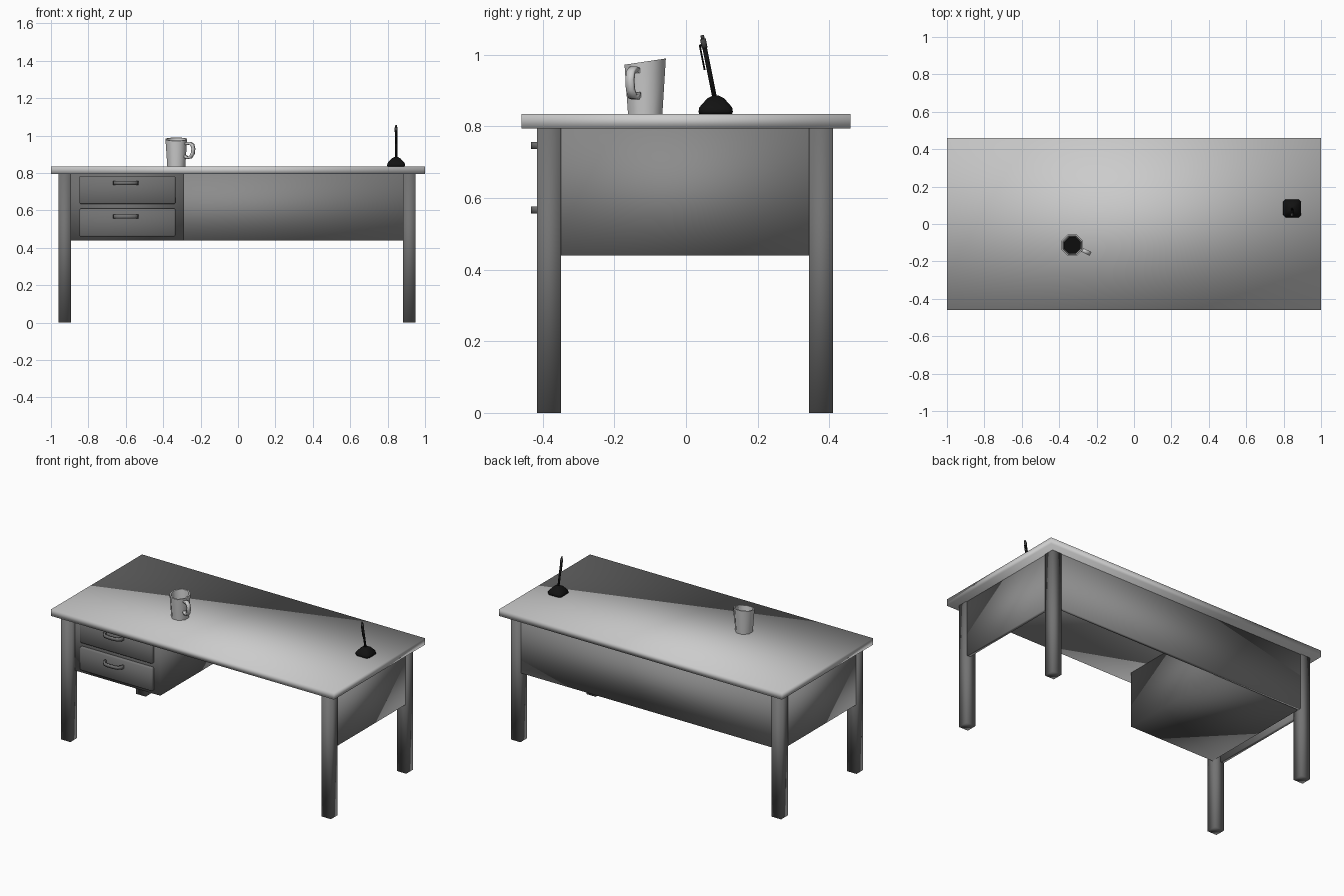
import bpy, bmesh, math
from mathutils import Vector

if "Cube" in bpy.data.objects:
    bpy.data.objects.remove(bpy.data.objects["Cube"])


def material(name, v):
    m = bpy.data.materials.new(name)
    m.diffuse_color = (v, v, v, 1)
    m.use_nodes = True
    m.node_tree.nodes["Principled BSDF"].inputs["Base Color"].default_value = m.diffuse_color
    return m


BLACK = material("black_plastic", 0.006)
COFFEE = material("dark_coffee", 0.004)
STEEL = material("dull_steel", 0.06)
DARK = material("dark_frame", 0.17)
PANEL = material("panel_grey", 0.26)


def finish(name, bm, mat=None, smooth=True):
    bmesh.ops.recalc_face_normals(bm, faces=bm.faces)
    for f in bm.faces:
        f.smooth = smooth
    me = bpy.data.meshes.new(name)
    bm.to_mesh(me)
    bm.free()
    ob = bpy.data.objects.new(name, me)
    bpy.context.collection.objects.link(ob)
    if mat:
        me.materials.append(mat)
    return ob


def box(name, x, y, z, mat=None):
    bm = bmesh.new()
    bmesh.ops.create_cube(bm, size=1)
    for v in bm.verts:
        v.co = [(a + b) / 2 + c * (b - a) for (a, b), c in zip((x, y, z), v.co)]
    return finish(name, bm, mat)


def loft(name, rings, mat=None, smooth=False):
    bm = bmesh.new()
    loops = [[bm.verts.new(p) for p in r] for r in rings]
    n = len(loops[0])
    for a, b in zip(loops, loops[1:]):
        for i in range(n):
            bm.faces.new((a[i], a[(i + 1) % n], b[(i + 1) % n], b[i]))
    bm.faces.new(loops[0])
    bm.faces.new(loops[-1])
    return finish(name, bm, mat, smooth)


def rod(name, p, q, r, mat, sides=8):
    p, q = Vector(p), Vector(q)
    rot = (q - p).to_track_quat('Z', 'Y')
    ring = [rot @ Vector((r * math.cos(t), r * math.sin(t), 0))
            for t in (math.tau * i / sides for i in range(sides))]
    return loft(name, [[c + v for v in ring] for c in (p, q)], mat, True)


def sweep(name, path, normal, half_w, half_t, mat=None):
    """Sweep a rectangular section along a planar path; normal is the plane normal."""
    pts = [Vector(p) for p in path]
    n = Vector(normal)
    rings = []
    for i, p in enumerate(pts):
        t = (pts[min(i + 1, len(pts) - 1)] - pts[max(i - 1, 0)]).normalized()
        s = t.cross(n)
        rings.append([p + s * half_t * a + n * half_w * b
                      for a, b in ((1, 1), (-1, 1), (-1, -1), (1, -1))])
    return loft(name, rings, mat, True)


# Table top
box("table_top", (-1, 1), (-0.46, 0.46), (0.794, 0.835))

# Legs
XL, XR = (-0.96, -0.893), (0.882, 0.948)
YF, YB = (-0.416, -0.349), (0.344, 0.411)
for side, x in (("left", XL), ("right", XR)):
    for end, y in (("front", YF), ("back", YB)):
        box(f"{end}_{side}_leg", x, y, (0, 0.794), DARK)

# Side and back panels, flush with the outside of the legs
PZ = (0.44, 0.794)
box("left_panel", (-0.957, -0.935), (YF[1], YB[0]), PZ, PANEL)
box("right_panel", (0.921, 0.943), (YF[1], YB[0]), PZ, PANEL)
box("back_panel", (XL[1], XR[0]), (0.385, 0.407), PZ, PANEL)

# Drawer pedestal with two drawers and bow handles
box("drawer_pedestal", (-0.893, -0.29), (-0.37, 0.375), PZ, DARK)
for name, z0, z1, hz in (("upper", 0.635, 0.785, 0.747), ("lower", 0.46, 0.61, 0.567)):
    front = box(f"{name}_drawer", (-0.848, -0.335), (-0.388, -0.36), (z0, z1), DARK)
    bev = front.modifiers.new("Bevel", 'BEVEL')
    bev.width = 0.006
    bev.segments = 1
    path = [(-0.6 + x, y, hz) for x, y in ((-0.062, -0.384), (-0.06, -0.408), (-0.045, -0.422),
            (-0.02, -0.427), (0.02, -0.427), (0.045, -0.422), (0.06, -0.408), (0.062, -0.384))]
    sweep(f"{name}_drawer_handle", path, (0, 0, 1), 0.01, 0.006, DARK)

# Mug: octagonal, with a slightly slanted rim
MX, MY, Z0 = -0.33, -0.114, 0.835


def oct_ring(r, z, slope=0.0):
    ring = []
    for i in range(8):
        t = math.tau * (i + 0.5) / 8
        y = r * math.sin(t)
        ring.append((MX + r * math.cos(t), MY + y, z + slope * y))
    return ring


mug = loft("mug", [oct_ring(0.052, Z0), oct_ring(0.0625, 0.981, 0.15),
                   oct_ring(0.054, 0.981, 0.15), oct_ring(0.041, 0.85)], None, True)
bpy.context.view_layer.objects.active = mug
mug.select_set(True)
bpy.ops.object.shade_smooth_by_angle(angle=math.radians(50))
loft("coffee", [oct_ring(0.046, 0.905), oct_ring(0.047, 0.915)], COFFEE)

# Mug handle: loop turned slightly to the front
ang = math.radians(-25)
d = Vector((math.cos(ang), math.sin(ang), 0))
path = [Vector((MX, MY, 0)) + d * r + Vector((0, 0, z)) for r, z in
        ((0.052, 0.955), (0.08, 0.960), (0.095, 0.951), (0.101, 0.93),
         (0.097, 0.903), (0.084, 0.884), (0.065, 0.882), (0.05, 0.890))]
sweep("mug_handle", path, (-d.y, d.x, 0), 0.011, 0.007)

# Pen stand base: rounded square lofted to a small top
PX, PY = 0.845, 0.083


def square_ring(h, z, c):
    k = h - c
    return [(PX + x, PY + y, z) for x, y in ((h, -k), (h, k), (k, h), (-k, h),
                                             (-h, k), (-h, -k), (-k, -h), (k, -h))]


loft("pen_stand", [square_ring(0.046, 0.835, 0.013), square_ring(0.048, 0.841, 0.013),
                   square_ring(0.046, 0.853, 0.013), square_ring(0.024, 0.878, 0.008),
                   square_ring(0.009, 0.886, 0.003)], BLACK, True)

# Pen leaning to the front
a, b = Vector((PX, 0.081, 0.875)), Vector((PX, 0.045, 1.055))


def on_pen(t):
    return a.lerp(b, t)


off = Vector((0, -0.012, -0.002))
rod("pen_barrel", on_pen(0), on_pen(0.83), 0.0065, BLACK)
rod("pen_collar", on_pen(0.8), on_pen(0.94), 0.008, STEEL)
rod("pen_button", on_pen(0.94), on_pen(1), 0.005, STEEL)
rod("pen_clip", on_pen(0.86) + off, on_pen(0.47) + off, 0.0025, BLACK, 4)
rod("pen_clip_bridge", on_pen(0.85), on_pen(0.85) + off, 0.003, BLACK, 4)
